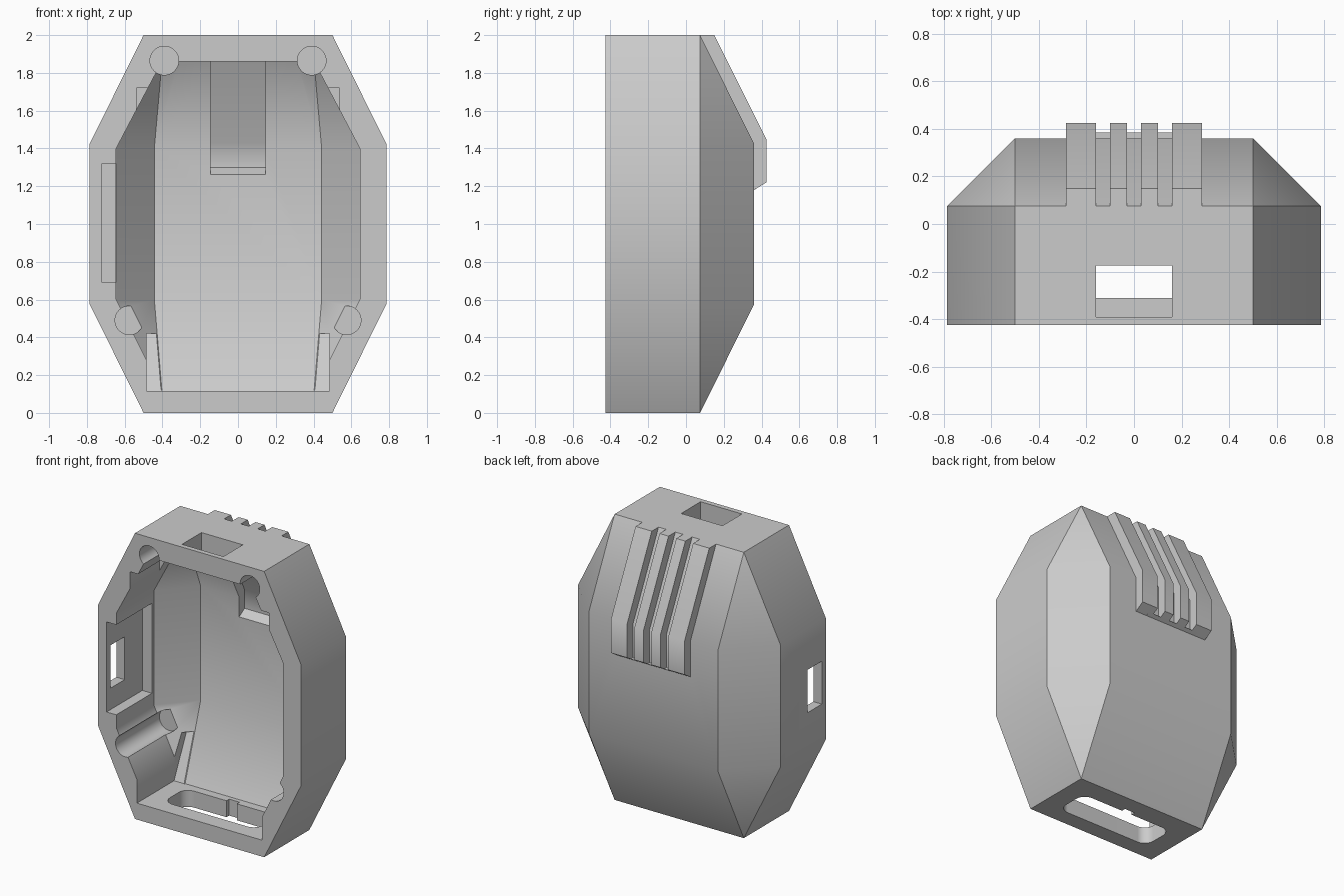
import bpy, bmesh, math

scene = bpy.context.scene
old = bpy.data.objects.get("Cube")
if old:
    bpy.data.objects.remove(old, do_unlink=True)

grey = bpy.data.materials.new("plain grey")
grey.use_nodes = True
COLOUR = (0.6, 0.6, 0.6, 1)
grey.diffuse_color = COLOUR
grey.node_tree.nodes["Principled BSDF"].inputs["Base Color"].default_value = COLOUR


def hull(name, points):
    """Convex solid around a set of points."""
    bm = bmesh.new()
    for p in points:
        bm.verts.new(p)
    res = bmesh.ops.convex_hull(bm, input=bm.verts[:])
    loose = [v for v in bm.verts if not v.link_faces]
    bmesh.ops.delete(bm, geom=loose, context='VERTS')
    bmesh.ops.dissolve_limit(bm, angle_limit=0.01, verts=bm.verts[:], edges=bm.edges[:])
    bmesh.ops.recalc_face_normals(bm, faces=bm.faces[:])
    mesh = bpy.data.meshes.new(name)
    bm.to_mesh(mesh)
    bm.free()
    mesh.materials.append(grey)
    obj = bpy.data.objects.new(name, mesh)
    scene.collection.objects.link(obj)
    return obj


def box(name, xs, ys, zs):
    return hull(name, [(x, y, z) for x in xs for y in ys for z in zs])


def side_prism(name, xs, profile):
    """Profile in (y, z) stretched between two x positions."""
    return hull(name, [(x, y, z) for x in xs for y, z in profile])


def octagon(half_end, half_mid, z0, z1, z2, z3):
    right = [(half_end, z0), (half_mid, z1), (half_mid, z2), (half_end, z3)]
    return right + [(-x, z) for x, z in right]


def tapered(name, outline, y0, y1, y2, half_back, zs):
    """Octagonal block whose rear narrows to a flat rectangle."""
    pts = [(x, y, z) for x, z in outline for y in (y0, y1)]
    pts += [(x, y2, z) for x in (-half_back, half_back) for z in zs]
    return hull(name, pts)


def combine(target, tool, operation):
    mod = target.modifiers.new("combine", 'BOOLEAN')
    mod.operation = operation
    mod.solver = 'EXACT'
    mod.object = tool
    bpy.context.view_layer.objects.active = target
    bpy.ops.object.modifier_apply(modifier=mod.name)
    bpy.data.objects.remove(tool, do_unlink=True)


FRONT, OUT = -0.425, -0.6

# Outer shell
shell = tapered("housing", octagon(0.5, 0.785, 0, 0.575, 1.425, 2),
                FRONT, 0.075, 0.36, 0.5, (0.575, 1.425))

# Raised ribs on the rear, joined by a low lip
rib = [(0.05, 2), (0.15, 2), (0.425, 1.45), (0.425, 1.22), (0.36, 1.18), (0.28, 1.18)]
for a, b in ((0.03, 0.1), (0.16, 0.285)):
    for s in (-1, 1):
        combine(shell, side_prism("rib", (s * a, s * b), rib), 'UNION')
lip = [(0.33, 1.18), (0.36, 1.18), (0.385, 1.195), (0.33, 1.195)]
combine(shell, side_prism("lip", (-0.2, 0.2), lip), 'UNION')

# Main cavity and its wider foot
cutters = [tapered("cavity", octagon(0.4025, 0.645, 0.115, 0.6, 1.4, 1.86),
                   OUT, -0.01, 0.22, 0.443, (0.6, 1.4))]
cutters.append(side_prism("foot", (-0.485, 0.485),
               [(OUT, 0.115), (-0.015, 0.115), (0.13, 0.42), (OUT, 0.42)]))

# Channel in the rear wall behind the ribs
cutters.append(side_prism("channel", (-0.145, 0.145),
               [(0.12, 1.26), (0.215, 1.26), (0.28, 1.3), (0.28, 1.43),
                (0.07, 1.86), (-0.05, 1.86)]))

# Screw holes and small catches on both sides
for s in (-1, 1):
    for cx, cz in ((0.39, 1.865), (0.575, 0.49)):
        ring = [(s * cx + 0.076 * math.cos(i * math.tau / 32),
                 cz + 0.076 * math.sin(i * math.tau / 32)) for i in range(32)]
        cutters.append(hull("screw_hole", [(x, y, z) for x, z in ring for y in (OUT, 0.06)]))
    cutters.append(box("catch", (s * 0.4, s * 0.537), (OUT, -0.1), (1.56, 1.72)))

# Recess and window in the side wall, window in the top
cutters.append(box("side_recess", (-0.72, -0.6), (OUT, -0.03), (0.69, 1.32)))
cutters.append(box("side_window", (-0.9, -0.6), (-0.38, -0.225), (0.84, 1.14)))
cutters.append(box("top_window", (-0.16, 0.16), (-0.39, -0.175), (1.7, 2.2)))

# Rounded slot with a small notch in the base
r = 0.07
corners = [(sx * 0.29 + r * math.cos(i * math.tau / 24),
            -0.19 + sy * 0.05 + r * math.sin(i * math.tau / 24))
           for sx in (-1, 1) for sy in (-1, 1) for i in range(24)]
cutters.append(hull("base_slot", [(x, y, z) for x, y in corners for z in (-0.2, 0.2)]))
cutters.append(box("base_notch", (-0.04, 0.04), (-0.12, -0.04), (-0.2, 0.2)))

for c in cutters:
    combine(shell, c, 'DIFFERENCE')

# Shading: soft between shallow planes, crisp elsewhere
for o in bpy.context.selected_objects:
    o.select_set(False)
shell.select_set(True)
bpy.context.view_layer.objects.active = shell
bpy.ops.object.shade_smooth_by_angle(angle=math.radians(30))
weighted = shell.modifiers.new("weighted", 'WEIGHTED_NORMAL')
weighted.keep_sharp = True
